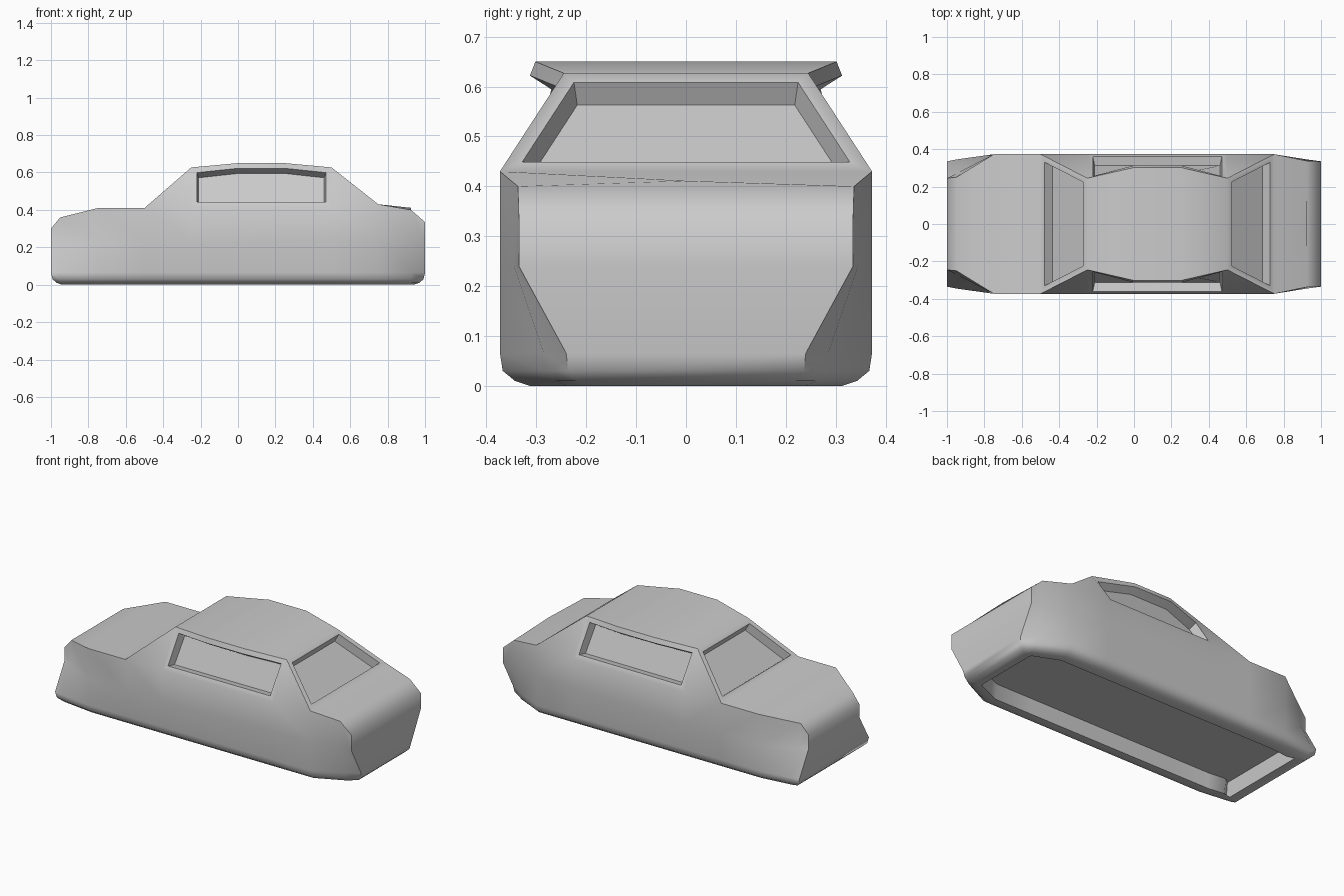
import bpy, bmesh

if "Cube" in bpy.data.objects:
    bpy.data.objects.remove(bpy.data.objects["Cube"])

# Body stations along x: x, top z, half width at top, middle, lower edge
STATIONS = [
    (-1.00, 0.30, 0.245, 0.245, 0.335),
    (-0.95, 0.36, 0.25, 0.27, 0.345),
    (-0.75, 0.41, 0.373, 0.373, 0.373),
    (-0.50, 0.41, 0.373, 0.373, 0.373),
    (-0.25, 0.413, 0.373, 0.373, 0.373),
    (0.50, 0.415, 0.373, 0.373, 0.373),
    (0.75, 0.43, 0.373, 0.373, 0.373),
    (0.925, 0.40, 0.337, 0.345, 0.285),
    (1.00, 0.335, 0.335, 0.335, 0.24),
]
# Rounded sill below the lower edge: z, width scale, end x scale
SILL = [(0.065, 1, 1), (0.03, 0.985, 0.992), (0.01, 0.92, 0.97), (0.0, 0.84, 0.94)]
# Roof edge: x, half width, z
ROOF = [(-0.25, 0.245, 0.627), (0, 0.302, 0.65), (0.25, 0.302, 0.65), (0.5, 0.245, 0.627)]

bm = bmesh.new()


def pair(x, y, z):
    """Vertex on the +y side and its mirror."""
    return bm.verts.new((x, y, z)), bm.verts.new((x, -y, z))


def both_sides(*pairs):
    """One face on each side of the car."""
    return [bm.faces.new([p[s] for p in pairs]) for s in (0, 1)]


def across(a, b):
    """Face spanning the width between two vertex pairs."""
    return bm.faces.new((a[0], b[0], b[1], a[1]))


# Lower body
cols = []
for x, zt, wt, wm, wl in STATIONS:
    col = [pair(x, wt, zt), pair(x, wm, 0.22 if x < 0 else 0.24)]
    for z, ws, xs in SILL:
        col.append(pair(x * (xs if abs(x) == 1 else 1), wl * ws, z))
    cols.append(col)
for a, b in zip(cols, cols[1:]):
    for r in range(len(a) - 1):
        both_sides(a[r], b[r], b[r + 1], a[r + 1])
for end in (cols[0], cols[-1]):
    for a, b in zip(end, end[1:]):
        across(a, b)

# Boot lid
top = [c[0] for c in cols]
for i in (0, 1, 2):
    across(top[i], top[i + 1])

# Bonnet, with a slight crown at its front edge
crown = bm.verts.new((0.925, 0, 0.411))
for a in (top[6], top[8]):
    bm.faces.new((a[0], top[7][0], crown, top[7][1], a[1]))

# Cabin roof, pillars and windows
roof = [pair(*p) for p in ROOF]
for a, b in zip(roof, roof[1:]):
    across(a, b)
both_sides(top[3], top[4], roof[0])
both_sides(top[5], top[6], roof[3])
windows = both_sides(top[4], top[5], *reversed(roof))
windows += [across(top[3], roof[0]), across(top[6], roof[3])]

# Underside
under = [c[-1] for c in cols]
floor = bm.faces.new([p[0] for p in under] + [p[1] for p in reversed(under)])

bmesh.ops.recalc_face_normals(bm, faces=bm.faces[:])


def recess(faces, rim, depth):
    """Leave a rim around each face, then sink it with slightly tapered walls."""
    for thickness, d in ((rim, 0), (0.01, -depth)):
        bm.normal_update()
        bmesh.ops.inset_individual(bm, faces=faces, thickness=thickness, depth=d,
                                   use_even_offset=True)


recess(windows, 0.03, 0.05)
recess([floor], 0.04, 0.09)

mesh = bpy.data.meshes.new("car_body")
bm.to_mesh(mesh)
bm.free()
body = bpy.data.objects.new("car_body", mesh)
bpy.context.collection.objects.link(body)
bpy.context.view_layer.objects.active = body
body.select_set(True)
bpy.ops.object.shade_smooth_by_angle(angle=0.87)
